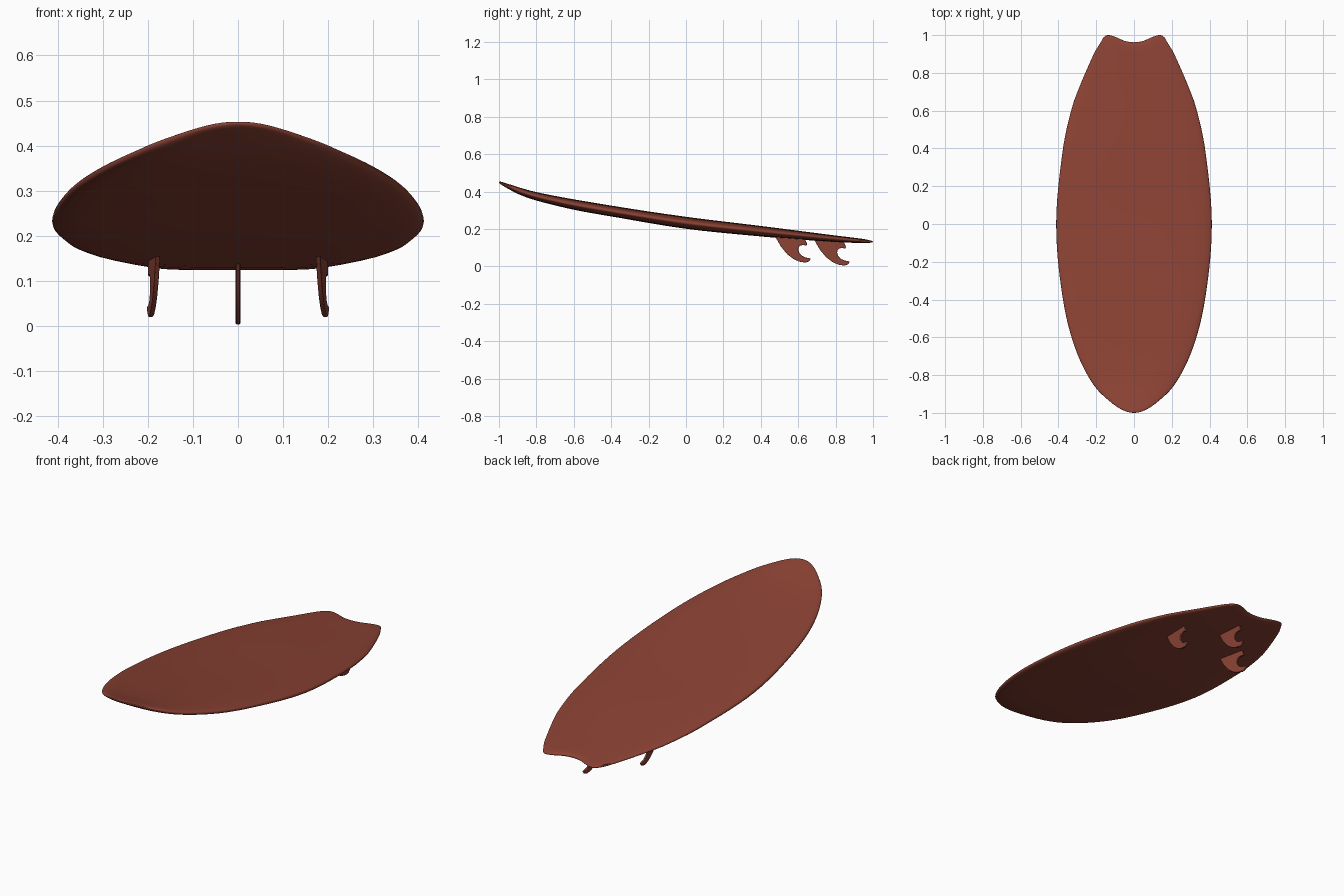
import bpy, bmesh, math

if "Cube" in bpy.data.objects:
    bpy.data.objects.remove(bpy.data.objects["Cube"])

mat = bpy.data.materials.new("reddish brown")
mat.diffuse_color = (0.26, 0.054, 0.034, 1)
mat.use_nodes = True
mat.node_tree.nodes["Principled BSDF"].inputs["Base Color"].default_value = mat.diffuse_color


def curve(pts, x):
    """Smooth cubic through (x, y) points."""
    n = len(pts)
    x = min(max(x, pts[0][0]), pts[-1][0])
    i = 0
    while i < n - 2 and x > pts[i + 1][0]:
        i += 1

    def slope(k):
        a, b = pts[max(k - 1, 0)], pts[min(k + 1, n - 1)]
        return (b[1] - a[1]) / (b[0] - a[0])
    (x0, y0), (x1, y1) = pts[i], pts[i + 1]
    h = x1 - x0
    t = (x - x0) / h
    return ((2*t**3 - 3*t*t + 1) * y0 + (t**3 - 2*t*t + t) * h * slope(i)
            + (3*t*t - 2*t**3) * y1 + (t**3 - t*t) * h * slope(i + 1))


def finish(name, bm):
    bmesh.ops.recalc_face_normals(bm, faces=bm.faces)
    me = bpy.data.meshes.new(name)
    bm.to_mesh(me)
    bm.free()
    me.materials.append(mat)
    ob = bpy.data.objects.new(name, me)
    bpy.context.collection.objects.link(ob)
    bpy.ops.object.select_all(action='DESELECT')
    ob.select_set(True)
    bpy.context.view_layer.objects.active = ob
    return ob


# Board: outline half width, deck and bottom rocker, swallow tail edge
WIDTH = [(-1, 0), (-.985, .06), (-.94, .127), (-.86, .208), (-.656, .312), (-.4, .376),
         (0, .412), (.4, .376), (.635, .323), (.79, .262), (.915, .206), (.945, .185)]
WIDTH = [(math.sqrt(v + 1), w) for v, w in WIDTH]
DECK = [(-1, .456), (-.8, .397), (-.4, .325), (0, .265), (.4, .216), (.8, .165), (1, .141)]
BOTTOM = [(-1, .443), (-.9, .388), (-.8, .352), (-.6, .303), (-.4, .267), (0, .201),
          (.4, .160), (.6, .144), (.8, .130), (1, .122)]
TAIL = [(0, .962), (.25, .968), (.5, .988), (.72, 1.0), (.86, .990), (1, .945)]
END, SEG, POWER = .945, 64, 2.6

rows = [(i / 44 * math.sqrt(1.9)) ** 2 - 1 for i in range(45)]
rows += [END - .03 * (1 - math.sin(a * math.pi / 16)) for a in range(1, 9)]


def closing(d, r):
    return 1 if d >= r else math.sqrt(max(0, 1 - (1 - d / r) ** 2))


bm = bmesh.new()
rings = []
for v in rows:
    w = curve(WIDTH, math.sqrt(v + 1))
    ramp = max(0, (v - .7) / (END - .7)) ** 2
    thick = closing(v + 1, .015) * closing(END - v, .03)
    ring = []
    for k in range(SEG):
        a = 2 * math.pi * k / SEG
        c, s = math.cos(a), math.sin(a)
        u = math.copysign(abs(c) ** (2 / POWER), c)
        q = math.copysign(abs(s) ** (2 / POWER), s)
        y = v + ramp * (curve(TAIL, abs(u)) - END)
        top, low = curve(DECK, y), curve(BOTTOM, y)
        ring.append(bm.verts.new((u * w, y, (top + low) / 2 + q * thick * (top - low) / 2)))
    rings.append(ring)
for r0, r1 in zip(rings, rings[1:]):
    for k in range(SEG):
        j = (k + 1) % SEG
        bm.faces.new((r0[k], r0[j], r1[j], r1[k]))
bmesh.ops.remove_doubles(bm, verts=bm.verts, dist=1e-5)
finish("board", bm)
bpy.ops.object.shade_smooth_by_angle(angle=math.radians(60))

# Fins: hooked profile in (y, z), leading edge, tip, round notch, root
FIN = [(.675, .15), (.69, .134), (.715, .09), (.75, .048), (.785, .022), (.815, .009),
       (.845, .004), (.865, .010), (.876, .024), (.868, .028), (.848, .031), (.828, .040),
       (.814, .055), (.808, .073), (.811, .087), (.82, .096), (.836, .098), (.853, .095),
       (.855, .105), (.846, .125), (.84, .15)]


def fin(name, x, dy, dz, yaw):
    bm = bmesh.new()
    mid, half = .78, .005
    sides = []
    for s in (-half, half):
        ring = []
        for y, z in FIN:
            l = y - mid
            ring.append(bm.verts.new((x + s * math.cos(yaw) + l * math.sin(yaw),
                                      mid + dy + l * math.cos(yaw) - s * math.sin(yaw), z + dz)))
        bm.faces.new(ring)
        sides.append(ring)
    n = len(FIN)
    for k in range(n):
        j = (k + 1) % n
        bm.faces.new((sides[0][k], sides[0][j], sides[1][j], sides[1][k]))
    ob = finish(name, bm)
    b = ob.modifiers.new("rounded edge", 'BEVEL')
    b.width, b.segments, b.limit_method = .002, 2, 'ANGLE'
    b.angle_limit = math.radians(60)
    bpy.ops.object.shade_smooth_by_angle(angle=math.radians(40))


fin("center_fin", 0, 0, 0, 0)
fin("right_fin", .187, -.208, .016, math.radians(6))
fin("left_fin", -.187, -.208, .016, math.radians(-6))
